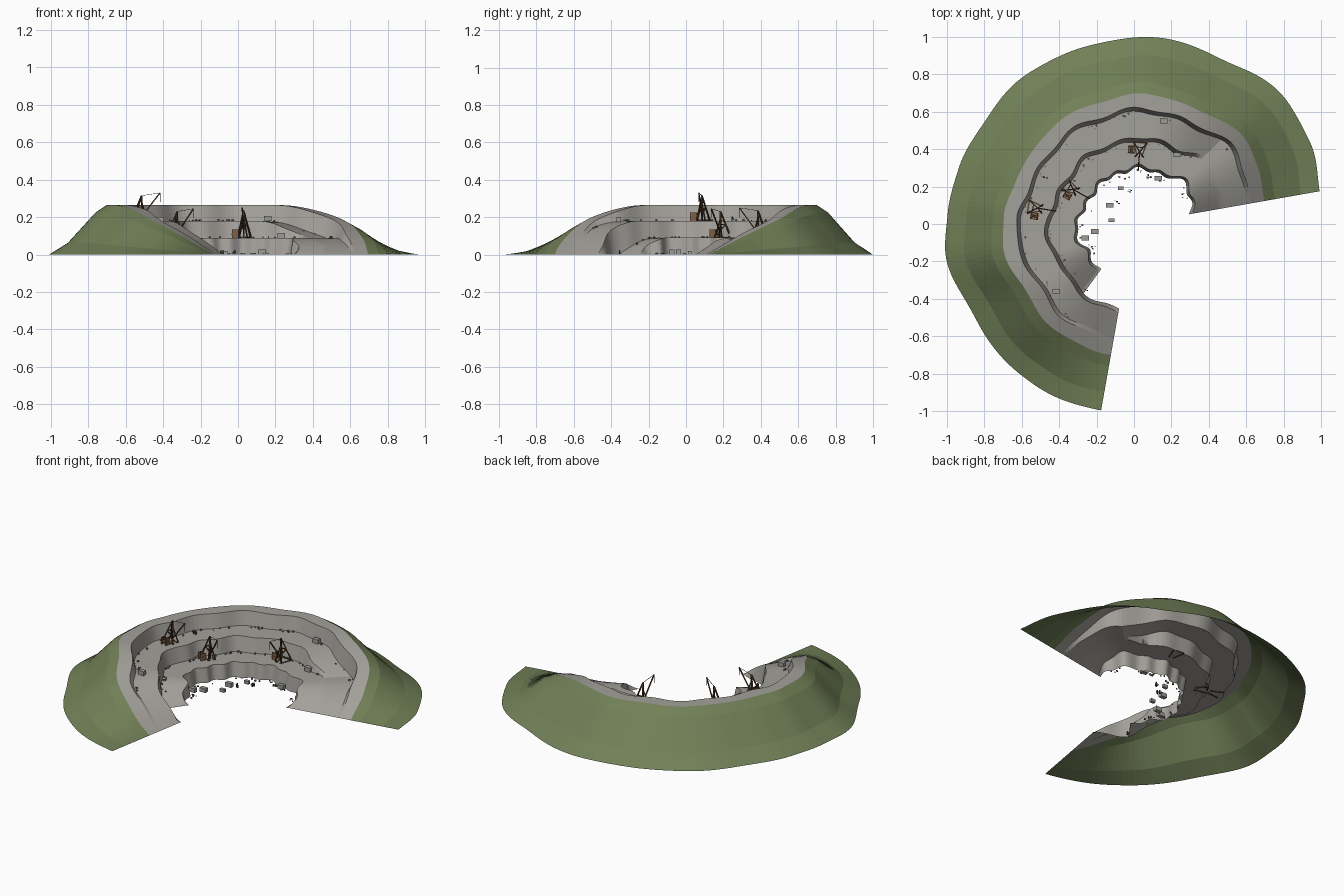
import bpy, bmesh, math, random
from mathutils import Vector, Matrix

random.seed(4)
if "Cube" in bpy.data.objects:
    bpy.data.objects.remove(bpy.data.objects["Cube"])


def material(name, rgb):
    m = bpy.data.materials.new(name)
    m.use_nodes = True
    m.diffuse_color = (*rgb, 1)
    m.node_tree.nodes["Principled BSDF"].inputs["Base Color"].default_value = (*rgb, 1)
    return m


GRASS = material("grass green", (0.165, 0.215, 0.095))
STONE = material("quarry stone", (0.37, 0.355, 0.325))
BLOCK = material("cut block grey", (0.33, 0.325, 0.31))
RUBBLE = material("rubble grey", (0.16, 0.155, 0.145))
TIMBER = material("dark timber", (0.075, 0.04, 0.02))
PLANK = material("plank brown", (0.2, 0.115, 0.06))
CLOTH = material("worker cloth", (0.07, 0.06, 0.05))


def finish(name, bm, *mats):
    me = bpy.data.meshes.new(name)
    bm.to_mesh(me)
    bm.free()
    for m in mats:
        me.materials.append(m)
    ob = bpy.data.objects.new(name, me)
    bpy.context.scene.collection.objects.link(ob)
    return ob


def curve(knots, a):
    """Eased interpolation through (angle, value) knots."""
    if a <= knots[0][0]:
        return knots[0][1]
    for (a0, v0), (a1, v1) in zip(knots, knots[1:]):
        if a <= a1:
            t = (a - a0) / (a1 - a0)
            return v0 + (v1 - v0) * t * t * (3 - 2 * t)
    return knots[-1][1]


def ease(a, zero, full):
    """Sine rise from 0 at one angle to 1 at another."""
    t = max(0, min(1, (a - zero) / (full - zero)))
    return math.sin(t * math.pi / 2)


START, END, INNER_END = 10, 260, 233
RIM, UPPER, LOWER = 0.265, 0.18, 0.09
WOBBLE = [(10, .01), (25, .035), (40, .052), (62, 0), (85, .003), (105, -.02), (125, -.015),
          (145, -.03), (162, -.02), (177, 0), (191, .018), (210, -.015), (232, .01), (260, .014)]


def heights(a):
    """Lower bench, upper bench and rim heights at an angle."""
    rim = RIM * ease(a, START, 73) * ease(a, END, 197)
    low = LOWER * ease(a, START, 40) * ease(a, INNER_END, 200)
    up = UPPER * ease(a, END, 214)
    if a < 80:
        up = min(up, low + (UPPER - LOWER) * ease(a, 44, 78))
    up = min(up, rim)
    return min(low, up), up, rim


def radius(base, a):
    r = base + curve(WOBBLE, a)
    ripple = 0.009 if base < 0.65 else 0.003
    return r + ripple * math.sin(math.radians(a * (16 if base < 0.4 else 13)) + base * 9)


def polar(r, a, z):
    return Vector((r * math.cos(math.radians(a)), r * math.sin(math.radians(a)), z))


def section(a):
    """Cross-section from the pit floor out over the rim to the outer foot."""
    low, up, rim = heights(a)
    rings = [(.295, 0), (.31, low), (.443, low), (.463, up), (.598, up), (.618, rim),
             (.695, rim), (.755, rim * .85), (.9, rim * .24), (1, 0)]
    return [polar(radius(r, a), a, z) for r, z in rings]


# Terraced hillside: one swept sheet, stone inside and grass outside
bm = bmesh.new()
STEPS = 125
angles = [START + (END - START) * i / STEPS for i in range(STEPS + 1)]
grid = [[bm.verts.new(p) for p in section(a)] for a in angles]
for i in range(STEPS):
    for j in range(len(grid[0]) - 1):
        if j < 2 and angles[i] > INNER_END - 1:
            continue
        f = bm.faces.new((grid[i][j], grid[i][j + 1], grid[i + 1][j + 1], grid[i + 1][j]))
        f.material_index = 1 if j >= 6 else 0
bmesh.ops.delete(bm, geom=[v for v in bm.verts if not v.link_faces], context="VERTS")
bmesh.ops.recalc_face_normals(bm, faces=bm.faces)
if sum(f.normal.z for f in bm.faces) < 0:
    bmesh.ops.reverse_faces(bm, faces=bm.faces)
finish("quarry_hillside", bm, STONE, GRASS)


def add_box(bm, centre, size, turn=0, index=0):
    mat = Matrix.Translation(centre) @ Matrix.Rotation(turn, 4, "Z") @ Matrix.Diagonal((*size, 1))
    made = bmesh.ops.create_cube(bm, size=1, matrix=mat)
    for f in {f for v in made["verts"] for f in v.link_faces}:
        f.material_index = index


def add_beam(bm, p, q, width):
    p, q = Vector(p), Vector(q)
    mat = Matrix.Translation((p + q) / 2) @ (q - p).to_track_quat("Z", "Y").to_matrix().to_4x4()
    mat = mat @ Matrix.Diagonal((width, width, (q - p).length, 1))
    bmesh.ops.create_cube(bm, size=1, matrix=mat)


# Rubble along the foot of each wall
bm = bmesh.new()
for base, level, first, last in ((.275, None, 22, 230), (.43, 0, 48, 225), (.585, 1, 35, 235)):
    for n in range(34):
        a = random.uniform(first, last)
        z = 0 if level is None else heights(a)[level]
        s = random.uniform(.005, .011)
        spot = polar(radius(base, a) + random.uniform(-.012, .008), a, z + s * .4)
        add_box(bm, spot, (s, s * .8, s * .8), random.uniform(0, 3))
finish("wall_rubble", bm, RUBBLE)

# Quarried blocks on the floor and benches
bm = bmesh.new()
for x, y, z in ((.16, .55, UPPER), (.23, .37, LOWER), (.13, .245, 0), (-.07, .19, 0), (-.13, .1, 0),
                (-.12, .02, 0), (-.21, -.04, 0), (-.26, -.075, 0), (-.415, -.36, .15)):
    if x < -.4:
        z = heights(math.degrees(math.atan2(y, x)) % 360)[1]
    big = 1 if abs(x) > .12 else .75
    add_box(bm, (x, y, z + .013 * big), (.04 * big, .025 * big, .026 * big))
finish("stone_blocks", bm, BLOCK)


def derrick(name, x, y, z, height):
    """Timber crane; its local +x points into the pit."""
    bm = bmesh.new()
    top, tip = (0, 0, height), (.1, 0, height + .015)
    add_beam(bm, (0, 0, 0), top, .008)
    for side in (-1, 1):
        foot = (-.05, side * .035, 0)
        add_beam(bm, foot, top, .007)
        add_beam(bm, foot, (.025, side * .012, 0), .007)
        add_beam(bm, (-.025, side * .0175, height / 2), (0, 0, height * .3), .005)
        add_beam(bm, (.025, side * .022, 0), (0, 0, height * .75), .006)
    add_beam(bm, (-.05, -.035, .004), (-.05, .035, .004), .007)
    add_beam(bm, (-.025, -.0175, height / 2), (-.025, .0175, height / 2), .005)
    # Boom, stay and hanging rope
    add_beam(bm, (.005, 0, .03), tip, .006)
    add_beam(bm, top, tip, .002)
    add_beam(bm, tip, (.1, 0, height * .75), .002)
    # Winch platform with drum
    add_box(bm, (-.01, .045, .018), (.042, .036, .008), 0, 1)
    for dx in (-.026, .006):
        add_box(bm, (dx, .045, .022), (.005, .034, .044), 0, 1)
    add_beam(bm, (-.026, .045, .036), (.006, .045, .036), .012)
    inward = math.atan2(-y, -x)
    # Mirror so that the winch sits on the anticlockwise side
    place = Matrix.Translation((x, y, z)) @ Matrix.Rotation(inward, 4, "Z") @ Matrix.Diagonal((1, -1, 1, 1))
    bm.transform(place)
    bmesh.ops.recalc_face_normals(bm, faces=bm.faces)
    finish(name, bm, TIMBER, PLANK)


derrick("back_derrick", .03, .385, LOWER, .145)
derrick("middle_derrick", -.325, .185, LOWER, .14)
derrick("upper_derrick", -.515, .085, UPPER, .135)

# Workers: legs, body, head and a tool
bm = bmesh.new()
for x, y, z in ((-.48, .25, UPPER), (-.465, .245, UPPER), (-.08, .11, 0), (-.09, .12, 0),
                (-.02, .17, 0), (-.015, .18, 0), (-.25, -.355, 0)):
    for side in (-.003, .003):
        add_beam(bm, (x + side, y, z), (x + side, y, z + .01), .004)
    add_box(bm, (x, y, z + .014), (.01, .006, .01))
    add_box(bm, (x, y, z + .022), (.005, .005, .005))
    add_beam(bm, (x, y, z + .015), (x - .015, y + .006, z + .006), .002)
finish("workers", bm, CLOTH)
